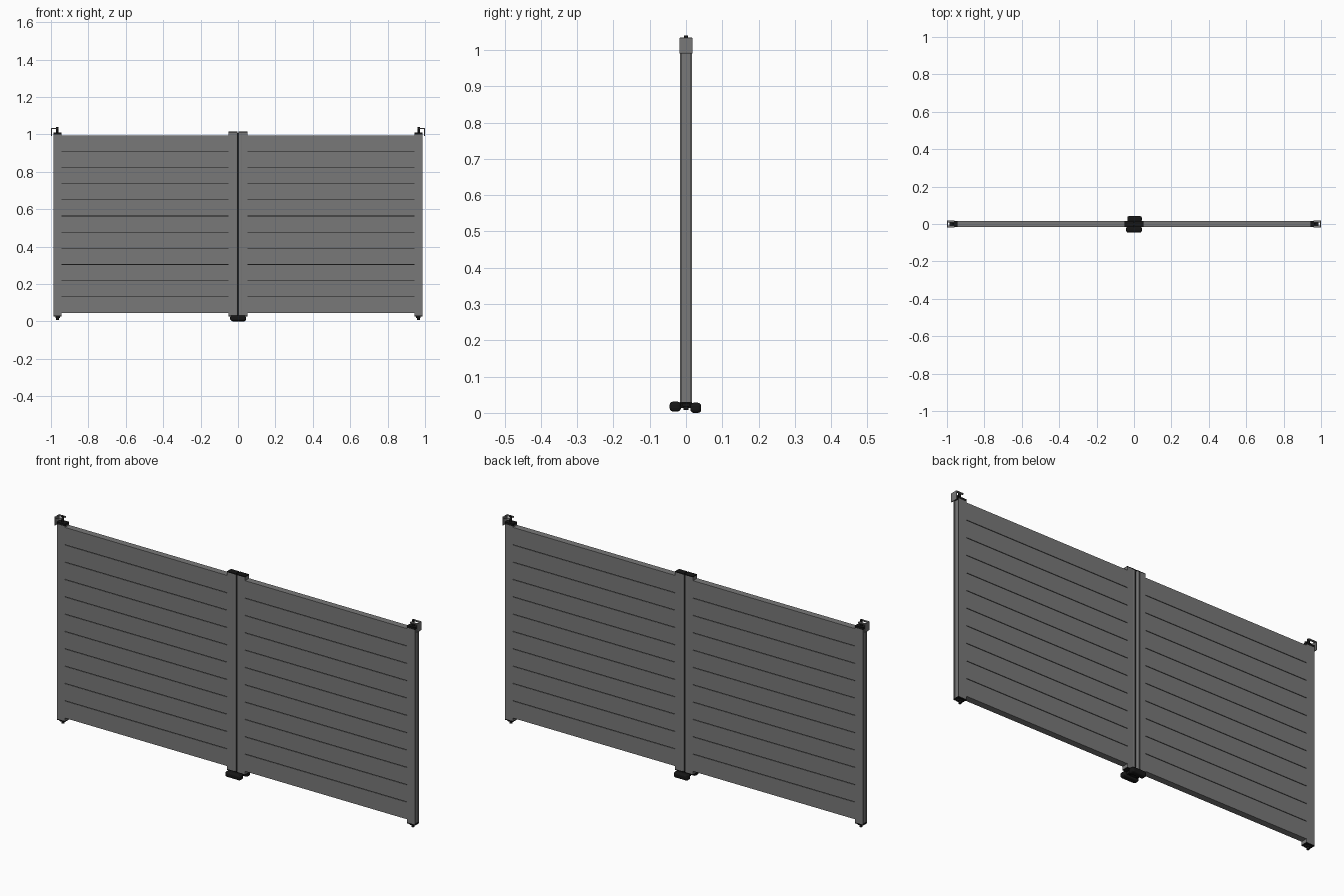
import bpy, bmesh

if "Cube" in bpy.data.objects:
    bpy.data.objects.remove(bpy.data.objects["Cube"])


def material(name, value):
    m = bpy.data.materials.new(name)
    m.use_nodes = True
    m.diffuse_color = (value, value, value, 1)
    m.node_tree.nodes["Principled BSDF"].inputs["Base Color"].default_value = (value, value, value, 1)
    return m


GREY = material("metal grey", 0.19)
BLACK = material("black plastic", 0.008)


def box(name, x, y, z, mat, bevel=0, vertical_only=False, segments=3):
    """Box from (min, max) ranges, with optional rounded edges."""
    lo, hi = zip(sorted(x), sorted(y), sorted(z))
    bm = bmesh.new()
    bmesh.ops.create_cube(bm, size=1)
    for v in bm.verts:
        v.co = [(a + b) / 2 + c * (b - a) for a, b, c in zip(lo, hi, v.co)]
    if bevel:
        edges = [e for e in bm.edges if not vertical_only
                 or abs(e.verts[0].co.z - e.verts[1].co.z) > 0.01]
        bmesh.ops.bevel(bm, geom=edges, offset=bevel, segments=segments,
                        profile=0.5, affect='EDGES', clamp_overlap=True)
    me = bpy.data.meshes.new(name)
    bm.to_mesh(me)
    bm.free()
    ob = bpy.data.objects.new(name, me)
    bpy.context.collection.objects.link(ob)
    me.materials.append(mat)
    return ob


def pin(name, x, y, z, radius, mat):
    bpy.ops.mesh.primitive_cylinder_add(vertices=16, radius=radius, depth=z[1] - z[0],
                                        location=(x, y, sum(z) / 2))
    ob = bpy.context.object
    ob.name = name
    ob.data.materials.append(mat)
    bpy.ops.object.shade_smooth_by_angle()


T = 0.016                       # half thickness of the panels
BOTTOM, TOP, SLATS = 0.045, 0.995, 11
PITCH = (TOP - BOTTOM) / SLATS
GAP = 0.0015                    # half width of a slat seam

for s, side in ((-1, "right"), (1, "left")):
    # Slats stacked over a recessed core
    for i in range(SLATS):
        z = BOTTOM + i * PITCH
        box(f"{side}_slat_{i + 1}", (s * 0.05, s * 0.943), (-T, T),
            (z + GAP * (i > 0), z + PITCH - GAP * (i < SLATS - 1)), GREY)
    box(f"{side}_core", (s * 0.05, s * 0.943), (-T + 0.003, T - 0.003),
        (BOTTOM + 0.003, TOP - 0.003), BLACK)

    # Inner stile, softly rounded beside the folding joint
    box(f"{side}_inner_stile", (s * 0.02, s * 0.05), (-T, T), (0.03, 1.011), GREY)
    box(f"{side}_inner_edge", (s * 0.003, s * 0.022), (-T, T), (0.03, 1.011),
        GREY, 0.006, True)
    box(f"{side}_inner_top_cap", (s * 0.002, s * 0.05), (-T, T), (1.011, 1.015), BLACK)
    box(f"{side}_inner_bottom_cap", (s * 0.002, s * 0.05), (-T, T), (0.026, 0.03), BLACK)

    # Outer stile with a shallow channel along its edge
    box(f"{side}_outer_stile", (s * 0.943, s * 0.982), (-T, T), (0.03, 1.0), GREY)
    for f, face in ((-1, "front"), (1, "back")):
        box(f"{side}_{face}_channel_lip", (s * 0.982, s * 0.987),
            (f * (T - 0.003), f * T), (0.03, 1.0), GREY)
    box(f"{side}_outer_top_cap", (s * 0.943, s * 0.987), (-T, T), (1.0, 1.011), BLACK)
    box(f"{side}_outer_bottom_cap", (s * 0.943, s * 0.987), (-T, T), (0.025, 0.03), BLACK)
    pin(f"{side}_bottom_pin", s * 0.965, 0, (0.008, 0.026), 0.007, BLACK)
    box(f"{side}_pin_collar", (s * 0.953, s * 0.977), (-0.009, 0.009), (0.018, 0.026), BLACK)

    # Top end bracket
    box(f"{side}_bracket_wall", (s * 0.995, s), (-0.018, 0.018), (0.99, 1.034),
        GREY, 0.004, segments=2)
    for f, face in ((-1, "front"), (1, "back")):
        box(f"{side}_{face}_bracket_arm", (s * 0.96, s * 0.997),
            (f * 0.009, f * 0.018), (1.028, 1.033), GREY)
    pin(f"{side}_top_pin", s * 0.967, 0, (1.01, 1.04), 0.006, BLACK)

# Folding joint seal
box("joint_seal", (-0.004, 0.004), (-0.008, 0.008), (0.03, 1.008), BLACK)

# Rounded feet under the folding joint
box("front_foot", (-0.042, 0.042), (-0.045, -0.014), (0.004, 0.031), BLACK, 0.009)
box("back_foot", (-0.036, 0.042), (0.012, 0.042), (0.0, 0.028), BLACK, 0.009)
box("foot_bridge", (-0.028, 0.028), (-0.02, 0.02), (0.014, 0.027), BLACK)
for x in (-0.02, 0.02):
    pin("foot_pin", x, 0, (0.01, 0.028), 0.006, BLACK)
